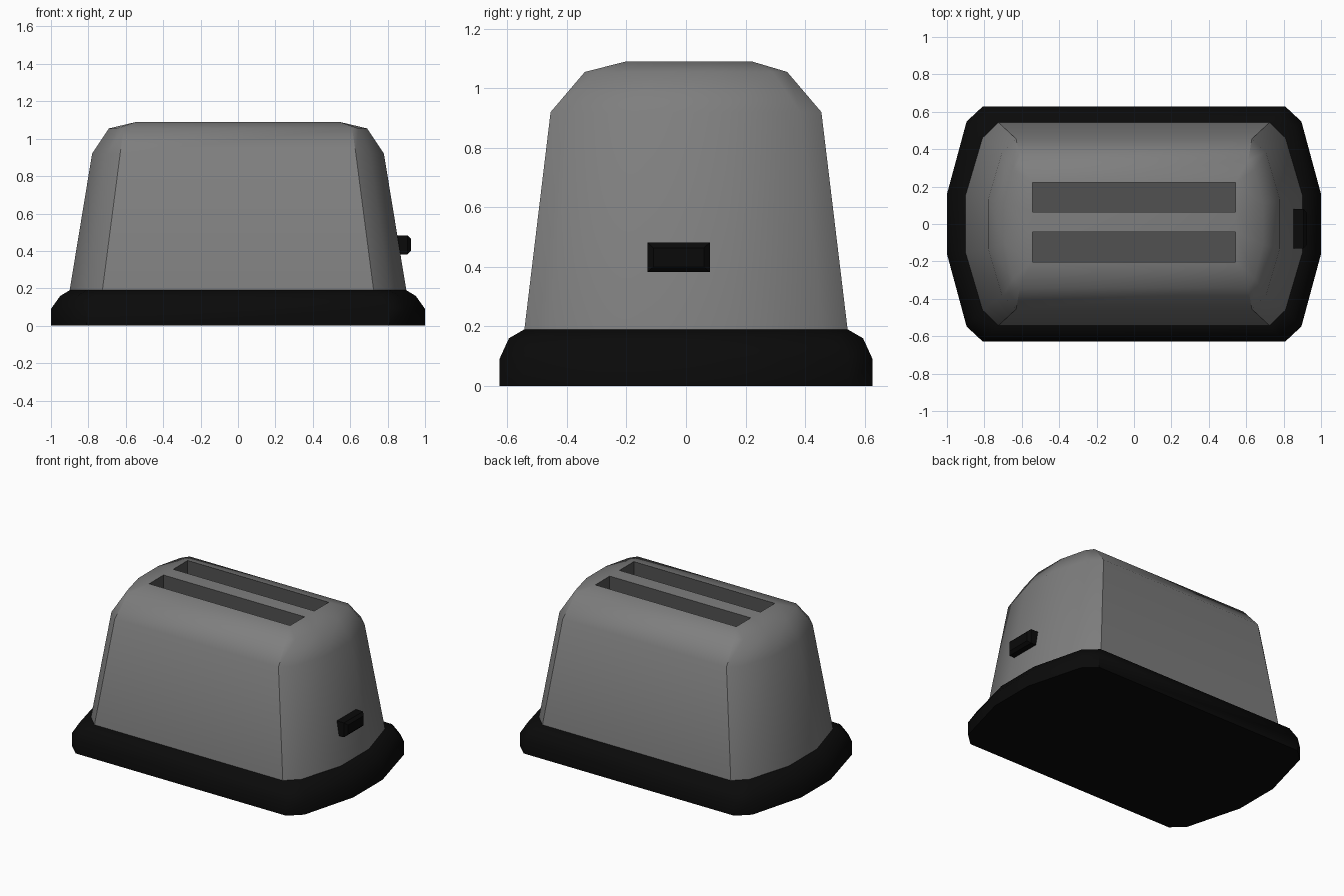
import bpy, bmesh, math

if "Cube" in bpy.data.objects:
    bpy.data.objects.remove(bpy.data.objects["Cube"])


def material(name, v):
    m = bpy.data.materials.new(name)
    m.diffuse_color = (v, v, v, 1)
    m.use_nodes = True
    m.node_tree.nodes["Principled BSDF"].inputs["Base Color"].default_value = m.diffuse_color
    return m


def ring(z, side, corner, end, dy=0.0):
    """Twelve-sided outline, counter-clockwise, mirrored from one quadrant."""
    quarter = [end, corner, side]
    pts = []
    for sx, sy, step in ((1, 1, 1), (-1, 1, -1), (-1, -1, 1), (1, -1, -1)):
        pts += [(sx * x, sy * y + dy, z) for x, y in quarter[::step]]
    return pts


def loft(name, rings, start=False, end=False, extra=(), mat=None, angle=40):
    bm = bmesh.new()
    vs = [[bm.verts.new(p) for p in r] for r in rings]
    n = len(rings[0])
    for a, b in zip(vs, vs[1:]):
        for i in range(n):
            j = (i + 1) % n
            bm.faces.new((a[i], a[j], b[j], b[i]))
    if start:
        bm.faces.new(vs[0][::-1])
    if end:
        bm.faces.new(vs[-1])
    for idx in extra:
        bm.faces.new([vs[-1][i] for i in idx])
    bmesh.ops.remove_doubles(bm, verts=bm.verts, dist=0.0005)
    mesh = bpy.data.meshes.new(name)
    bm.to_mesh(mesh)
    bm.free()
    mesh.materials.append(mat)
    ob = bpy.data.objects.new(name, mesh)
    bpy.context.collection.objects.link(ob)
    bpy.ops.object.select_all(action='DESELECT')
    bpy.context.view_layer.objects.active = ob
    ob.select_set(True)
    bpy.ops.object.shade_smooth_by_angle(angle=math.radians(angle))
    return ob


black = material("black plastic", 0.003)
grey = material("grey metal", 0.21)
dark = material("dark slot", 0.083)

# Base skirt
foot = ((.81, .627), (.895, .548), (1.0, .16))
loft("base", [
    ring(0, *foot),
    ring(.09, *foot),
    ring(.16, (.77, .595), (.86, .51), (.95, .158)),
    ring(.19, (.725, .543), (.81, .46), (.90, .155)),
], start=True, end=True, mat=black)

# Body shell; its top outline runs along the slot rims
SX, YO, YI, DY, TOP = .543, .212, .053, .01, 1.09
rim = (SX, YO)
body = loft("body", [
    ring(.19, (.725, .543), (.81, .46), (.90, .155)),
    ring(.92, (.63, .455), (.705, .385), (.78, .13)),
    ring(1.055, (.61, .34), (.645, .29), (.69, .11)),
    ring(TOP, rim, rim, (SX, YI), DY),
], extra=[(0, 5, 6, 11)], mat=grey, angle=50)

# Crisp upright creases where the long sides meet the corners
for e in body.data.edges:
    a, b = (body.data.vertices[i].co for i in e.vertices)
    if abs(a.z - b.z) > .1 and min(abs(a.x), abs(b.x)) < .64:
        e.use_edge_sharp = True

# Bread slots
for name, y0, y1 in (("back_slot", YI + DY, YO + DY), ("front_slot", DY - YO, DY - YI)):
    loft(name, [[(SX, y0, z), (SX, y1, z), (-SX, y1, z), (-SX, y0, z)]
                for z in (TOP, .45)], end=True, mat=dark, angle=20)


# Lever knob on the right end
def knob(x, hy, hz):
    return [(x, -.025 + a * hy, .432 + b * hz)
            for a, b in ((-1, -1), (1, -1), (1, 1), (-1, 1))]


loft("lever", [knob(.83, .105, .05), knob(.907, .105, .05), knob(.925, .085, .032)],
     start=True, end=True, mat=black, angle=20)
